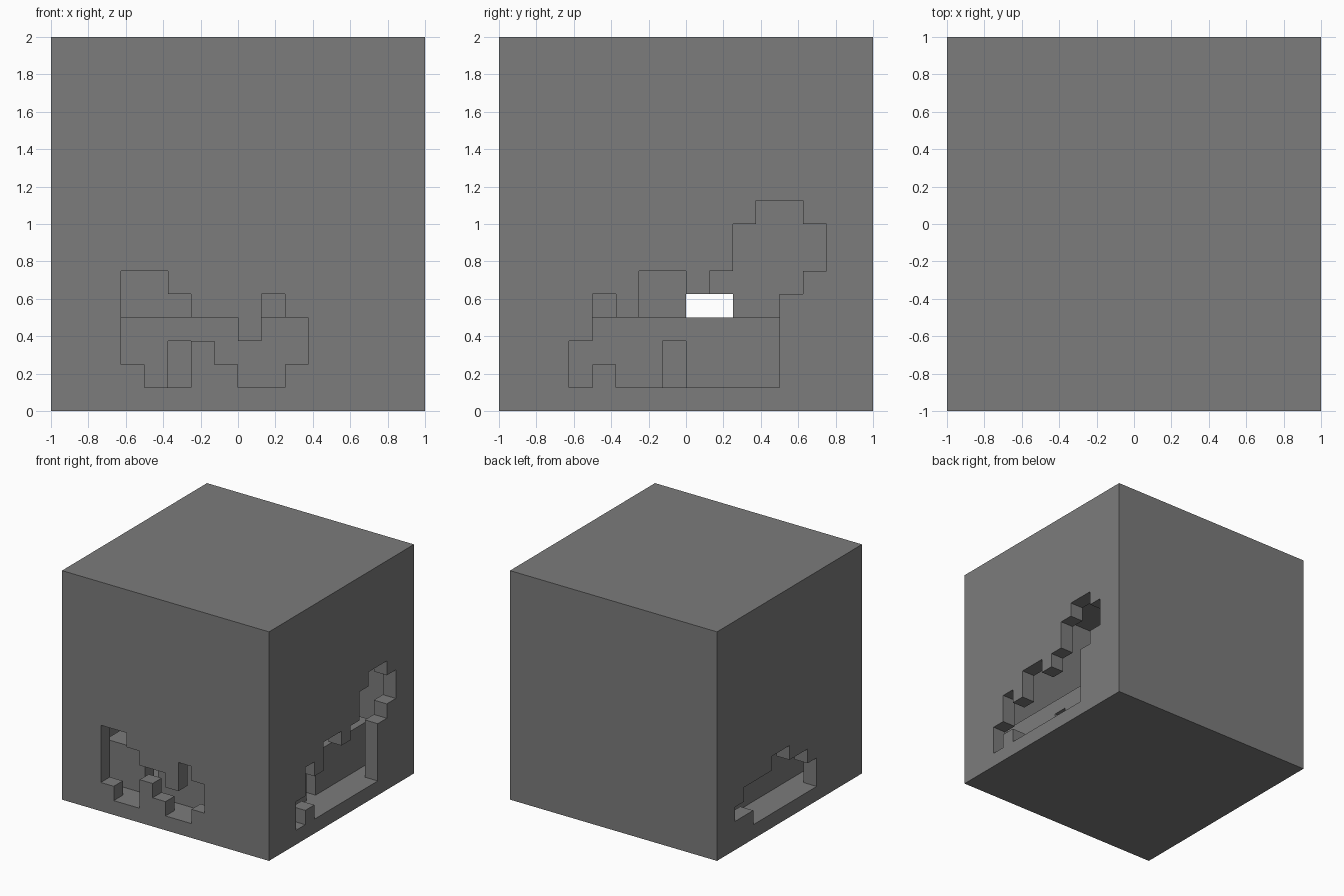
import bpy
import bmesh

U = 0.125          # one block
H = 8              # half the cube, in blocks

cube = bpy.data.objects.get("Cube")
if cube:
    bpy.data.objects.remove(cube, do_unlink=True)

stone = bpy.data.materials.new("grey_stone")
stone.use_nodes = True
GREY = (0.2, 0.2, 0.2, 1)
stone.diffuse_color = GREY
stone.node_tree.nodes["Principled BSDF"].inputs["Base Color"].default_value = GREY

# Ragged openings: for each block row, the open spans along the wall
FRONT = {1: [(-4, -2), (0, 2)], 2: [(-5, -2), (-1, 3)], 3: [(-5, 0), (1, 3)],
         4: [(-5, -2), (1, 2)], 5: [(-5, -3)]}
RIGHT = {1: [(-5, -4), (-3, 4)], 2: [(-5, 4)], 3: [(-4, 4)],
         4: [(-4, -3), (-2, 4)], 5: [(-2, 0), (1, 5)],
         6: [(2, 6)], 7: [(2, 6)], 8: [(3, 5)]}
LEFT = {1: [(-3, 4)], 2: [(-3, 6)], 3: [(-2, 5)], 4: [(0, 2)]}


def is_open(rows, across, z):
    return any(a <= across < b for a, b in rows.get(z, []))


def box(x0, x1, y0, y1, z0, z1):
    return {(x, y, z) for x in range(x0, x1) for y in range(y0, y1) for z in range(z0, z1)}


# Outer shell, one block thick, with the openings broken through
shell = box(-H, H, -H, H, 0, 2 * H) - box(1 - H, H - 1, 1 - H, H - 1, 1, 2 * H - 1)
shell = {(x, y, z) for x, y, z in shell
         if not (y == -H and is_open(FRONT, x, z))
         and not (x == H - 1 and is_open(RIGHT, y, z))
         and not (x == -H and is_open(LEFT, y, z))}

# Low inner wall, open at the top, with a doorway in front and at the side
wall = box(-6, 6, -6, 6, 1, 4) - box(-5, 5, -5, 5, 1, 4)
wall -= box(-3, -2, -6, -5, 1, 3)
wall -= box(5, 6, -1, 0, 1, 3)

SOLID = shell | wall


def build(name, blocks):
    """Make a mesh from the exposed sides of a set of blocks."""
    bm = bmesh.new()
    verts = {}

    def vert(p):
        if p not in verts:
            verts[p] = bm.verts.new([c * U for c in p])
        return verts[p]

    for block in sorted(blocks):
        for axis in range(3):
            for side in (0, 1):
                near = list(block)
                near[axis] += 2 * side - 1
                if tuple(near) in SOLID:
                    continue
                corners = []
                for du, dv in ((0, 0), (1, 0), (1, 1), (0, 1)):
                    p = list(block)
                    p[axis] += side
                    p[(axis + 1) % 3] += du
                    p[(axis + 2) % 3] += dv
                    corners.append(vert(tuple(p)))
                bm.faces.new(corners if side else corners[::-1])
    mesh = bpy.data.meshes.new(name)
    bm.to_mesh(mesh)
    bm.free()
    mesh.materials.append(stone)
    obj = bpy.data.objects.new(name, mesh)
    bpy.context.collection.objects.link(obj)
    return obj


build("outer_shell", shell)
build("inner_wall", wall)
